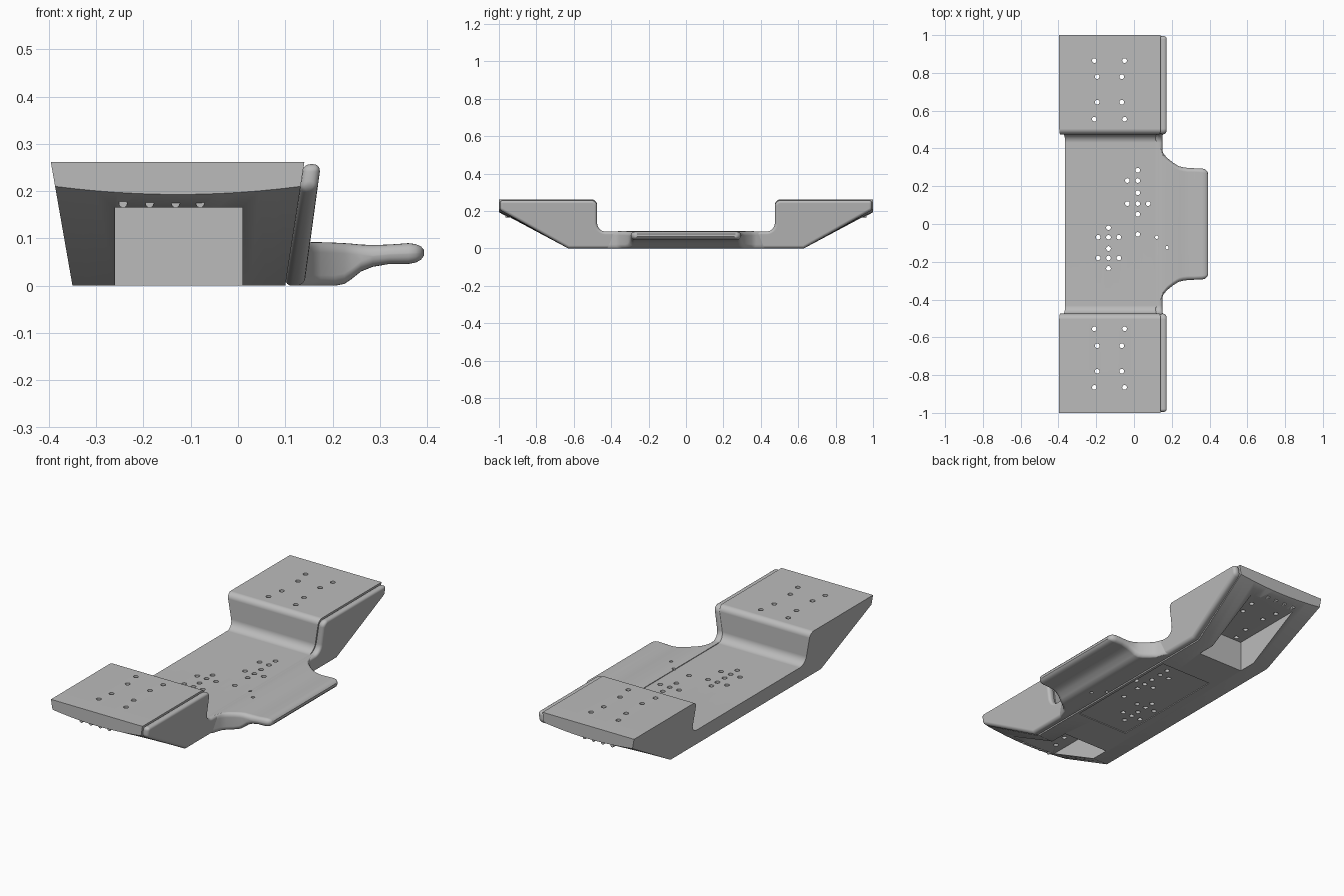
import bpy, bmesh, math
from mathutils import Matrix, Vector

if "Cube" in bpy.data.objects:
    bpy.data.objects.remove(bpy.data.objects["Cube"], do_unlink=True)

grey = bpy.data.materials.new("plain_grey")
grey.use_nodes = True
grey.diffuse_color = (0.5, 0.5, 0.5, 1)
grey.node_tree.nodes["Principled BSDF"].inputs["Base Color"].default_value = (0.5, 0.5, 0.5, 1)


def make_object(name, bm):
    bmesh.ops.recalc_face_normals(bm, faces=bm.faces)
    mesh = bpy.data.meshes.new(name)
    bm.to_mesh(mesh)
    bm.free()
    mesh.materials.append(grey)
    ob = bpy.data.objects.new(name, mesh)
    bpy.context.collection.objects.link(ob)
    return ob


def loft(name, rings):
    """Skin a row of equal rings and cap both ends."""
    bm = bmesh.new()
    rows = [[bm.verts.new(p) for p in ring] for ring in rings]
    n = len(rows[0])
    for a, b in zip(rows, rows[1:]):
        for i in range(n):
            j = (i + 1) % n
            bm.faces.new((a[i], a[j], b[j], b[i]))
    bm.faces.new(rows[0])
    bm.faces.new(rows[-1])
    return make_object(name, bm)


def arc(cy, cz, r, start, end, steps=7):
    angles = [math.radians(start + (end - start) * i / steps) for i in range(steps + 1)]
    return [(cy + r * math.cos(a), cz + r * math.sin(a)) for a in angles]


def side_profile(top, floor, end, tip):
    """Tray outline in y and z: raised pads at both ends, low floor between."""
    wall, r1, r2 = 0.475, 0.03, 0.045
    half = [(0.63, 0), (end, tip), (end, top)]
    half += arc(wall + r1, top - r1, r1, 90, 180)
    half += arc(wall - r2, floor + r2, r2, 0, -90)
    return half + [(-y, z) for y, z in reversed(half)]


def add_box(bm, lo, hi):
    lo, hi = Vector(lo), Vector(hi)
    m = Matrix.Translation((lo + hi) / 2) @ Matrix.Diagonal((*(hi - lo), 1))
    bmesh.ops.create_cube(bm, size=1, matrix=m)


def add_rod(bm, centre, r, depth, turn=0):
    m = Matrix.Translation(centre) @ Matrix.Rotation(turn, 4, "X")
    bmesh.ops.create_cone(bm, cap_ends=True, segments=16, radius1=r, radius2=r,
                          depth=depth, matrix=m)


def activate(ob):
    bpy.ops.object.select_all(action="DESELECT")
    ob.select_set(True)
    bpy.context.view_layer.objects.active = ob


def cut(ob, cutter):
    mod = ob.modifiers.new("cut", "BOOLEAN")
    mod.operation, mod.solver, mod.object = "DIFFERENCE", "EXACT", cutter
    activate(ob)
    bpy.ops.object.modifier_apply(modifier=mod.name)


def finish(ob):
    activate(ob)
    bpy.ops.object.shade_smooth_by_angle(angle=math.radians(32))
    mod = ob.modifiers.new("normals", "WEIGHTED_NORMAL")
    mod.keep_sharp = True


# Tray body: flared sides, underside bowed slightly at the two tips
columns = 12
rings = []
for i in range(columns + 1):
    t = i / columns
    tip = 0.193 + 0.017 * (2 * t - 1) ** 2
    ring = []
    for y, z in side_profile(0.262, 0.086, 1.0, tip):
        left, right = -0.35 - 0.175 * z, 0.10 + 0.154 * z
        ring.append((left + (right - left) * t, y, z))
    rings.append(ring)
tray = loft("tray_body", rings)

# Rounded rail along the left side
outline = side_profile(0.257, 0.09, 0.995, 0.205)
rail = loft("side_rail", [[(x + k * z, y, z) for y, z in outline]
                          for x, k in ((0.098, 0.152), (0.14, 0.137))])
bevel = rail.modifiers.new("round", "BEVEL")
bevel.width, bevel.segments = 0.016, 4
bevel.limit_method, bevel.angle_limit = "ANGLE", math.radians(50)
bevel.use_clamp_overlap = False
activate(rail)
bpy.ops.object.modifier_apply(modifier="round")

# Side flange: deep at the rail, thinning to a rounded lip
stations = [
    (0.115, 0.46, 0.0, 0.088), (0.14, 0.42, 0.0, 0.091), (0.155, 0.375, 0.0, 0.092),
    (0.175, 0.35, 0.0, 0.092), (0.205, 0.326, 0.0, 0.091), (0.225, 0.313, 0.004, 0.09),
    (0.24, 0.305, 0.014, 0.089), (0.26, 0.30, 0.030, 0.087), (0.285, 0.297, 0.040, 0.086),
    (0.32, 0.295, 0.046, 0.087), (0.36, 0.294, 0.046, 0.090), (0.376, 0.290, 0.049, 0.088),
    (0.387, 0.280, 0.055, 0.083), (0.393, 0.265, 0.063, 0.076)]
rings = []
for x, w, z0, z1 in stations:
    r = min(0.022, (z1 - z0) / 2 - 0.001)
    corners = [(w - r, z1 - r, 0), (r - w, z1 - r, 90), (r - w, z0 + r, 180), (w - r, z0 + r, 270)]
    rings.append([(x, y, z) for cy, cz, a in corners for y, z in arc(cy, cz, r, a, a + 90, 5)])
flange = loft("side_flange", rings)

# Underside pockets and shallow centre recess
bm = bmesh.new()
add_box(bm, (-0.26, 0.53, -0.1), (0.01, 1.1, 0.165))
add_box(bm, (-0.26, -1.1, -0.1), (0.01, -0.53, 0.165))
add_box(bm, (-0.22, -0.33, -0.1), (0.085, 0.33, 0.004))
pockets = make_object("pocket_cutter", bm)

# Drilled holes: mirrored pad pattern, two floor clusters, two in the flange
holes = []
for s in (1, -1):
    for spread, ys in ((0.08, (0.865, 0.555)), (0.065, (0.78, 0.645))):
        holes += [(-0.13 + d * spread, s * y) for d in (1, -1) for y in ys]
holes += [(0.02, y) for y in (0.285, 0.23, 0.165, 0.108, 0.052, -0.055)]
holes += [(-0.035, 0.23), (-0.035, 0.108), (0.075, 0.108)]
holes += [(-0.135, y) for y in (-0.02, -0.07, -0.13, -0.18, -0.235)]
holes += [(x, y) for x in (-0.19, -0.08) for y in (-0.07, -0.18)]
bm = bmesh.new()
for x, y in holes:
    add_rod(bm, (x, y, 0.15), 0.0125, 0.5)
for x, y in ((0.12, -0.07), (0.175, -0.125)):
    add_rod(bm, (x, y, 0.15), 0.009, 0.5)
drills = make_object("hole_cutter", bm)

cut(tray, pockets)
for ob in (tray, rail, flange):
    cut(ob, drills)
for cutter in (pockets, drills):
    bpy.data.objects.remove(cutter, do_unlink=True)

# Small nubs under both tips
bm = bmesh.new()
for x in (-0.243, -0.187, -0.132, -0.08):
    for s in (1, -1):
        add_rod(bm, (x, s * 0.945, 0.174), 0.009, 0.04, math.pi / 2)
nubs = make_object("tip_nubs", bm)

for ob in (tray, rail, flange, nubs):
    finish(ob)
